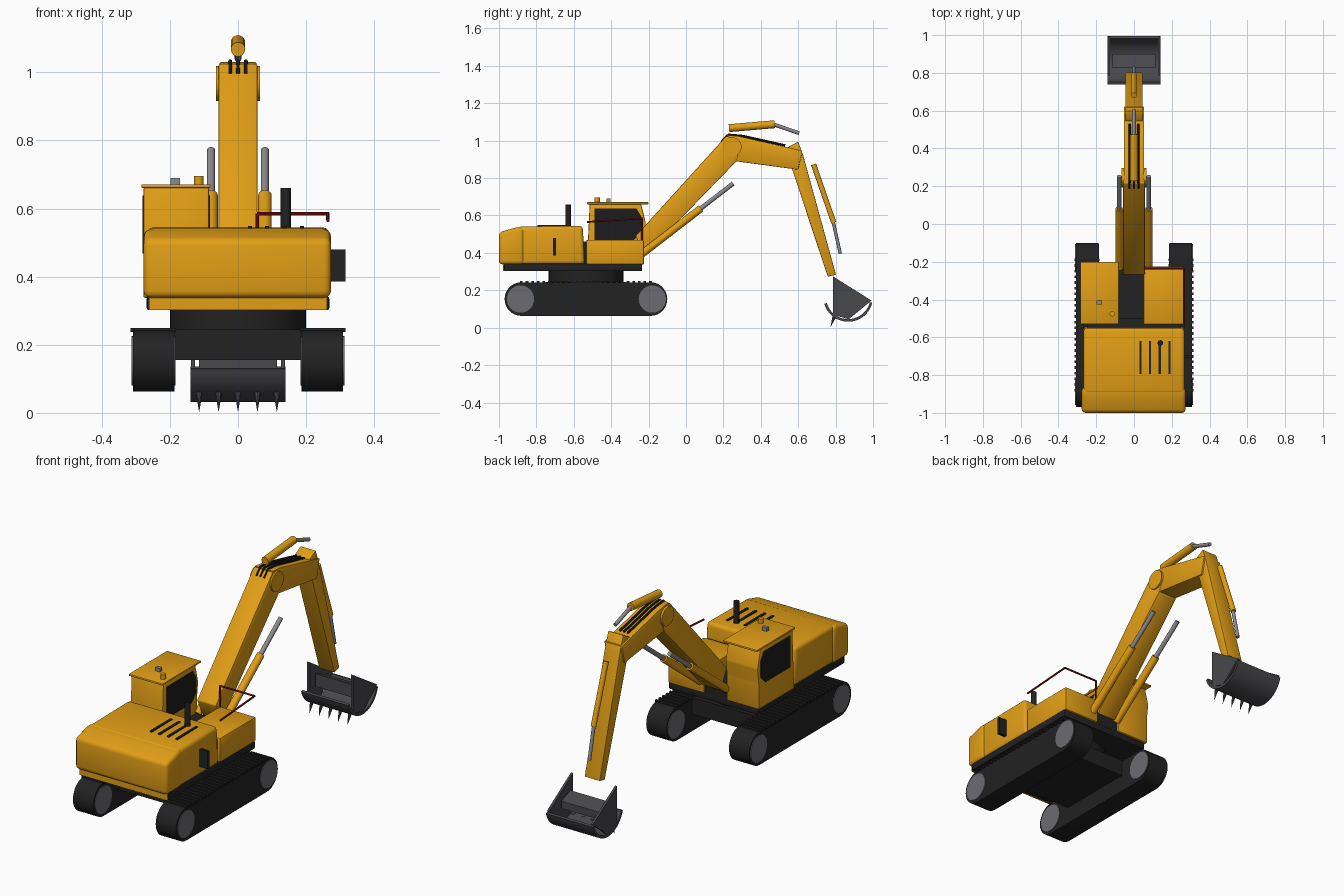
import bpy, bmesh, math
from mathutils import Vector

if "Cube" in bpy.data.objects:
    bpy.data.objects.remove(bpy.data.objects["Cube"])


def material(name, *rgb):
    m = bpy.data.materials.new(name)
    m.diffuse_color = (*rgb, 1)
    m.use_nodes = True
    m.node_tree.nodes["Principled BSDF"].inputs["Base Color"].default_value = m.diffuse_color
    return m


YELLOW = material("machine yellow", .76, .345, .008)
BLACK = material("rubber black", .016, .016, .016)
GLASS = material("dark glass", .012, .012, .013)
WHEEL = material("wheel grey", .15, .15, .165)
STEEL = material("rod steel", .26, .26, .27)
BUCKET = material("bucket grey", .065, .065, .072)
RED = material("rail red", .27, .008, .01)


def finish(name, bm, mat, bevel=0, segments=3):
    bmesh.ops.recalc_face_normals(bm, faces=bm.faces)
    if bevel:
        bmesh.ops.bevel(bm, geom=bm.edges[:], offset=bevel, segments=segments,
                        affect='EDGES', profile=.5, clamp_overlap=True)
    me = bpy.data.meshes.new(name)
    bm.to_mesh(me)
    bm.free()
    me.materials.append(mat)
    ob = bpy.data.objects.new(name, me)
    bpy.context.collection.objects.link(ob)
    bpy.ops.object.select_all(action='DESELECT')
    ob.select_set(True)
    bpy.context.view_layer.objects.active = ob
    bpy.ops.object.shade_smooth_by_angle(angle=math.radians(35))
    return ob


def prism(name, profile, x0, x1, mat, bevel=0, segments=3):
    """Side profile of (y, z) points pushed out from x0 to x1."""
    bm = bmesh.new()
    a = [bm.verts.new((x0, y, z)) for y, z in profile]
    b = [bm.verts.new((x1, y, z)) for y, z in profile]
    n = len(a)
    bm.faces.new(a)
    bm.faces.new(b[::-1])
    for i in range(n):
        j = (i + 1) % n
        bm.faces.new((a[i], b[i], b[j], a[j]))
    return finish(name, bm, mat, bevel, segments)


def box(name, x0, x1, y0, y1, z0, z1, mat, bevel=0, segments=3):
    return prism(name, [(y0, z0), (y1, z0), (y1, z1), (y0, z1)], x0, x1, mat, bevel, segments)


def rod(name, p, q, r, mat, r2=None, sides=20):
    p, q = Vector(p), Vector(q)
    bm = bmesh.new()
    bmesh.ops.create_cone(bm, cap_ends=True, segments=sides, radius1=r,
                          radius2=r if r2 is None else r2, depth=(q - p).length)
    rot = (q - p).to_track_quat('Z', 'Y').to_matrix().to_4x4()
    rot.translation = (p + q) / 2
    bm.transform(rot)
    return finish(name, bm, mat)


def arc(cy, cz, r, a0, a1, n):
    return [(cy + r * math.cos(math.radians(a0 + (a1 - a0) * i / n)),
             cz + r * math.sin(math.radians(a0 + (a1 - a0) * i / n))) for i in range(n + 1)]


# Tracks with end wheels and top cleats
for s, side in ((-1, "left"), (1, "right")):
    belt = arc(-.88, .153, .09, 90, 270, 14) + arc(-.19, .153, .09, -90, 90, 14)
    prism(side + "_track", belt, s * .187, s * .308, BLACK)
    for y, end in ((-.885, "rear"), (-.18, "front")):
        rod(f"{side}_{end}_wheel", (s * .184, y, .153), (s * .312, y, .153), .073, WHEEL, sides=28)
    for i in range(24):
        y = -.88 + i * .03
        box(f"{side}_cleat", s * .182, s * .315, y - .007, y + .007, .237, .249, BLACK)

# Undercarriage, turntable and deck
box("undercarriage", -.19, .19, -.75, -.32, .155, .245, BLACK)
rod("turntable", (0, -.535, .24), (0, -.535, .305), .2, BLACK, sides=40)
box("deck", -.268, .268, -.972, -.235, .302, .342, BLACK, .006, 2)
box("deck_rear_skirt", -.262, .262, -.978, -.97, .302, .36, YELLOW)

# Engine housing and counterweight
prism("engine_housing", [(-.9, .338), (-.542, .338), (-.552, .545), (-.9, .541)],
      -.268, .268, YELLOW, .02)
prism("counterweight", [(-1, .338), (-.865, .338), (-.865, .54), (-.905, .537), (-1, .51)],
      -.277, .273, YELLOW, .025)
box("housing_gap", -.25, .25, -.56, -.5, .34, .46, BLACK)
for x in (.035, .085, .137, .188):
    box("vent_slot", x - .006, x + .006, -.795, -.62, .54, .549, BLACK)
rod("exhaust", (.14, -.63, .53), (.14, -.63, .66), .015, BLACK)
box("side_panel", .26, .315, -.71, -.695, .385, .48, BLACK)

# Right side box, slot floor and handrail
box("side_box", .05, .266, -.533, -.225, .338, .47, YELLOW, .008, 2)
box("slot_floor", -.088, .052, -.533, -.235, .338, .4, BLACK)
rail = [(.264, -.53, .565), (.264, -.235, .585), (.056, -.235, .585), (.056, -.235, .465)]
for p, q in zip(rail, rail[1:]):
    rod("handrail", p, q, .005, RED, sides=8)

# Cab with side windows and roof
prism("cab", [(-.53, .338), (-.225, .338), (-.225, .48), (-.215, .56), (-.24, .662), (-.515, .662)],
      -.278, -.085, YELLOW, .006, 2)
pane = [(-.49, .468), (-.28, .468), (-.238, .51), (-.238, .592), (-.265, .638), (-.49, .638)]
for x in (-.278, -.085):
    prism("cab_window", pane, x - .003, x + .003, GLASS)
box("cab_roof", -.284, -.08, -.53, -.2, .66, .671, YELLOW, .004, 2)
box("roof_lamp", -.198, -.17, -.425, -.405, .67, .69, STEEL)
rod("roof_beacon", (-.115, -.475, .67), (-.115, -.475, .695), .014, YELLOW)

# Boom, pivot and forearm
prism("boom", [(-.27, .49), (-.22, .385), (.265, .885), (.29, .95), (.255, 1.015), (.215, 1.025)],
      -.057, .057, YELLOW, .005, 2)
rod("boom_pivot", (-.065, .245, .967), (.065, .245, .967), .052, YELLOW, sides=32)
prism("boom_upper", [(.22, 1.03), (.265, .89), (.6, .845), (.622, .945), (.53, .968), (.28, 1.025)],
      -.054, .054, YELLOW, .004, 2)
prism("arm", [(.545, .965), (.6, .995), (.627, .92), (.802, .283), (.758, .273), (.56, .87)],
      -.046, .046, YELLOW, .004, 2)

# Hoses over the elbow
for x in (-.023, 0, .023):
    hose = [(x, .19, .995), (x, .225, 1.032), (x, .3, 1.026), (x, .53, .975)]
    for p, q in zip(hose, hose[1:]):
        rod("hose", p, q, .006, BLACK, sides=8)

# Hydraulic cylinders
for x in (-.079, .079):
    rod("boom_cylinder", (x, -.235, .395), (x, .08, .638), .02, YELLOW)
    rod("boom_piston", (x, .05, .615), (x, .252, .771), .012, STEEL)
rod("arm_cylinder", (0, .23, 1.067), (0, .475, 1.088), .021, YELLOW)
rod("arm_piston", (0, .46, 1.09), (0, .605, 1.04), .01, STEEL)
rod("bucket_cylinder", (0, .682, .873), (0, .79, .562), .014, YELLOW)
rod("bucket_piston", (0, .785, .575), (0, .825, .395), .009, STEEL)

# Bucket shell, cheeks, link block and teeth
prism("bucket_shell", arc(.867, .165, .133, 196, 346, 20) + arc(.867, .165, .119, 346, 196, 20),
      -.14, .14, BUCKET)
for s in (-1, 1):
    prism("bucket_cheek", [(.785, .275), (.992, .145), (.87, .045), (.785, .07)],
          s * .126, s * .138, BUCKET)
prism("bucket_link", [(.825, .13), (.9, .13), (.9, .17), (.825, .2)], -.115, .115, BUCKET)
for i in range(5):
    x = (i - 2) * .057
    rod("bucket_tooth", (x, .797, .07), (x, .772, .002), .012, BUCKET, 0, 10)
